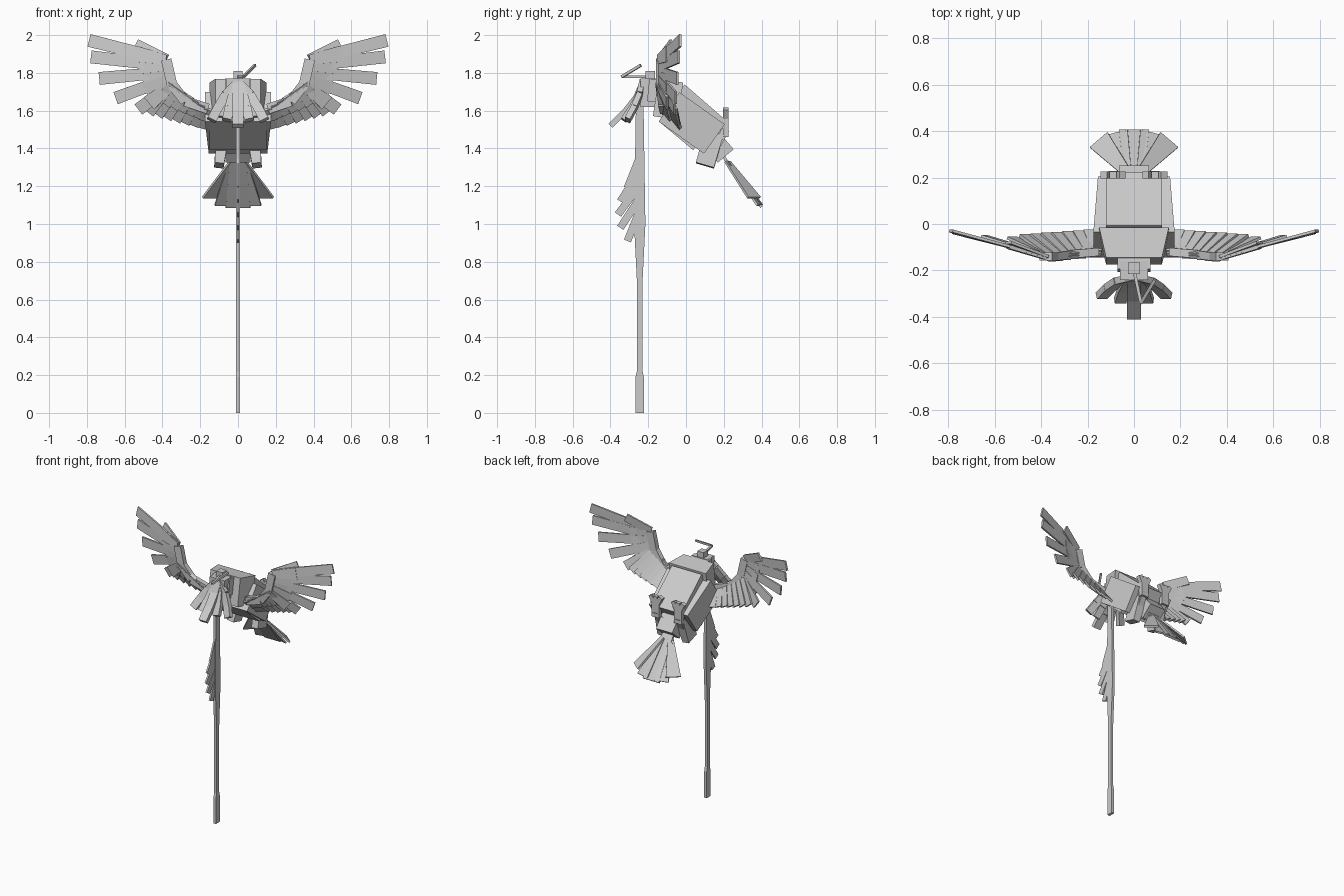
import bpy
from math import cos, sin, radians
from mathutils import Vector

cube = bpy.data.objects.get("Cube")
if cube:
    bpy.data.objects.remove(cube)

grey = bpy.data.materials.new("light_grey")
grey.use_nodes = True
tone = (0.6, 0.6, 0.6, 1)
grey.diffuse_color = tone
grey.node_tree.nodes["Principled BSDF"].inputs["Base Color"].default_value = tone

SIDE, FRONT, UP = Vector((1, 0, 0)), Vector((0, 1, 0)), Vector((0, 0, 1))


def bar(name, start, finish, width, thick, normal=FRONT, end_width=None):
    """Straight block whose flat side faces normal; its width may taper to end_width."""
    direction = (finish - start).normalized()
    across = direction.cross(normal).normalized()
    facing = across.cross(direction)
    verts = []
    for point, size in ((start, width), (finish, end_width or width)):
        for i, j in ((-1, -1), (1, -1), (1, 1), (-1, 1)):
            verts.append(point + across * i * size / 2 + facing * j * thick / 2)
    faces = [(3, 2, 1, 0), (4, 5, 6, 7)]
    faces += [(i, (i + 1) % 4, (i + 1) % 4 + 4, i + 4) for i in range(4)]
    mesh = bpy.data.meshes.new(name)
    mesh.from_pydata(verts, [], faces)
    mesh.materials.append(grey)
    part = bpy.data.objects.new(name, mesh)
    bpy.context.collection.objects.link(part)


def chain(name, points, width, thick, normal=FRONT):
    """Jointed strip of equal width through the points."""
    for start, finish in zip(points, points[1:]):
        bar(name, start, finish, width, thick, normal)


def mid(y, z):
    """Point on the middle plane."""
    return Vector((0, y, z))


def plume(name, spread, reach, drop, width):
    """Strip that falls from the head and curls forward."""
    points = []
    for step in range(4):
        t = step / 3
        points.append(mid(-0.23, 1.75) + Vector((spread * t ** 0.7, -reach * t ** 1.5, -drop * t)))
    chain(name, points, width, 0.03)


# Body, sloping down toward the back
bar("back_plate", mid(-0.05, 1.69), mid(0.18, 1.49), 0.24, 0.13, UP)
bar("body", mid(-0.09, 1.62), mid(0.15, 1.45), 0.35, 0.19, UP, 0.31)
bar("belly", mid(-0.11, 1.58), mid(0.07, 1.43), 0.3, 0.1, UP)
bar("rump", mid(0.1, 1.49), mid(0.21, 1.36), 0.13, 0.11, UP)

# Neck, head and antenna
bar("chest", mid(-0.16, 1.67), mid(-0.03, 1.65), 0.24, 0.2, UP, 0.3)
bar("neck", mid(-0.2, 1.71), mid(-0.1, 1.7), 0.14, 0.12, UP)
bar("head", mid(-0.2, 1.62), mid(-0.2, 1.77), 0.12, 0.08)
bar("crown", mid(-0.19, 1.75), mid(-0.19, 1.81), 0.05, 0.05)
bend = mid(-0.34, 1.78) + SIDE * 0.03
chain("antenna", [mid(-0.2, 1.78), bend, mid(-0.24, 1.84) + SIDE * 0.09], 0.014, 0.014, UP)

# Drooping front plumes
plume("middle_plume", 0, 0.17, 0.23, 0.06)
for side, label in ((1, "left"), (-1, "right")):
    plume(f"{label}_outer_plume", side * 0.14, 0.08, 0.2, 0.05)
    plume(f"{label}_inner_plume", side * 0.06, 0.1, 0.2, 0.05)

    def at(x, y, z):
        """Point on the current side."""
        return Vector((side * x, y, z))

    # Legs and raised feet
    bar(f"{label}_thigh", at(0.08, 0.15, 1.48), at(0.1, 0.1, 1.31), 0.07, 0.1, FRONT, 0.05)
    bar(f"{label}_shin", at(0.09, 0.16, 1.41), at(0.09, 0.21, 1.5), 0.04, 0.04)
    ankle = at(0.09, 0.21, 1.46)
    bar(f"{label}_foot", ankle, ankle + UP * 0.1, 0.06, 0.03)
    for toe in (-1, 0, 1):
        bar(f"{label}_toe", ankle + UP * 0.07, ankle + UP * 0.15 + SIDE * toe * 0.04, 0.03, 0.03)

    # Wing arm, from shoulder to wrist
    wrist, elbow, shoulder = at(0.38, -0.14, 1.87), at(0.35, -0.14, 1.74), at(0.16, -0.12, 1.61)
    bend = at(0.28, -0.13, 1.65)
    chain(f"{label}_wing_arm", [shoulder, bend, elbow, wrist], 0.055, 0.035)
    bar(f"{label}_leading_feather", wrist, wrist + at(0.16, 0.06, 0.08), 0.06, 0.012)

    # Long feathers fan out from the hand, with broad coverts over their roots
    for i in range(5):
        t = i / 4
        root = wrist.lerp(elbow, t)
        angle = radians(14 - 51 * t ** 1.4)
        length = 0.42 - 0.2 * t * t
        tip = root + at(length * cos(angle), 0.11 - 0.03 * t, length * sin(angle))
        bar(f"{label}_long_feather", root, tip, 0.06, 0.012, FRONT, 0.068)
        cover = root + at(0.16 - 0.04 * t, 0.04, 0.03 - 0.13 * t)
        bar(f"{label}_hand_covert", root - FRONT * 0.007, cover, 0.05, 0.014, FRONT, 0.085)

    # Short feathers and coverts hang along the arm
    for i in range(7):
        t = i / 6
        root = elbow.lerp(shoulder, t)
        tip = root + at(0.12 - 0.09 * t, 0.09, -0.15 + 0.05 * t)
        bar(f"{label}_short_feather", root, tip, 0.045, 0.014, FRONT, 0.06)
        layer = FRONT * 0.014
        bar(f"{label}_arm_covert", root - layer, root.lerp(tip, 0.6) - layer, 0.04, 0.018, FRONT, 0.055)

    # Outer tail feathers
    for i in (1, 2):
        tip = at(0.075 * i, 0.42 - 0.03 * i, 1.06 + 0.04 * i)
        bar(f"{label}_tail_feather", at(0.03, 0.22, 1.33), tip, 0.04, 0.012, UP, 0.1)

# Middle of the tail fan
bar("middle_tail_feather", mid(0.18, 1.38), mid(0.4, 1.09), 0.08, 0.016, UP, 0.13)

# Long pole: heights and widths from top to foot
profile = [(1.64, 0.04), (1, 0.06), (0.7, 0.03), (0.22, 0.03), (0.19, 0.044), (0, 0.044)]
for (top, width), (bottom, end_width) in zip(profile, profile[1:]):
    bar("pole", mid(-0.245, top), mid(-0.245, bottom), width, 0.02, SIDE, end_width)

# Feathers hanging from the pole
for i in range(5):
    root = mid(-0.25, 1.34 - 0.07 * i)
    curl = ((i - 2) / 2) ** 2
    bar("pole_feather", root, root + mid(-0.11 + 0.05 * curl, -0.15), 0.04, 0.012, SIDE)
